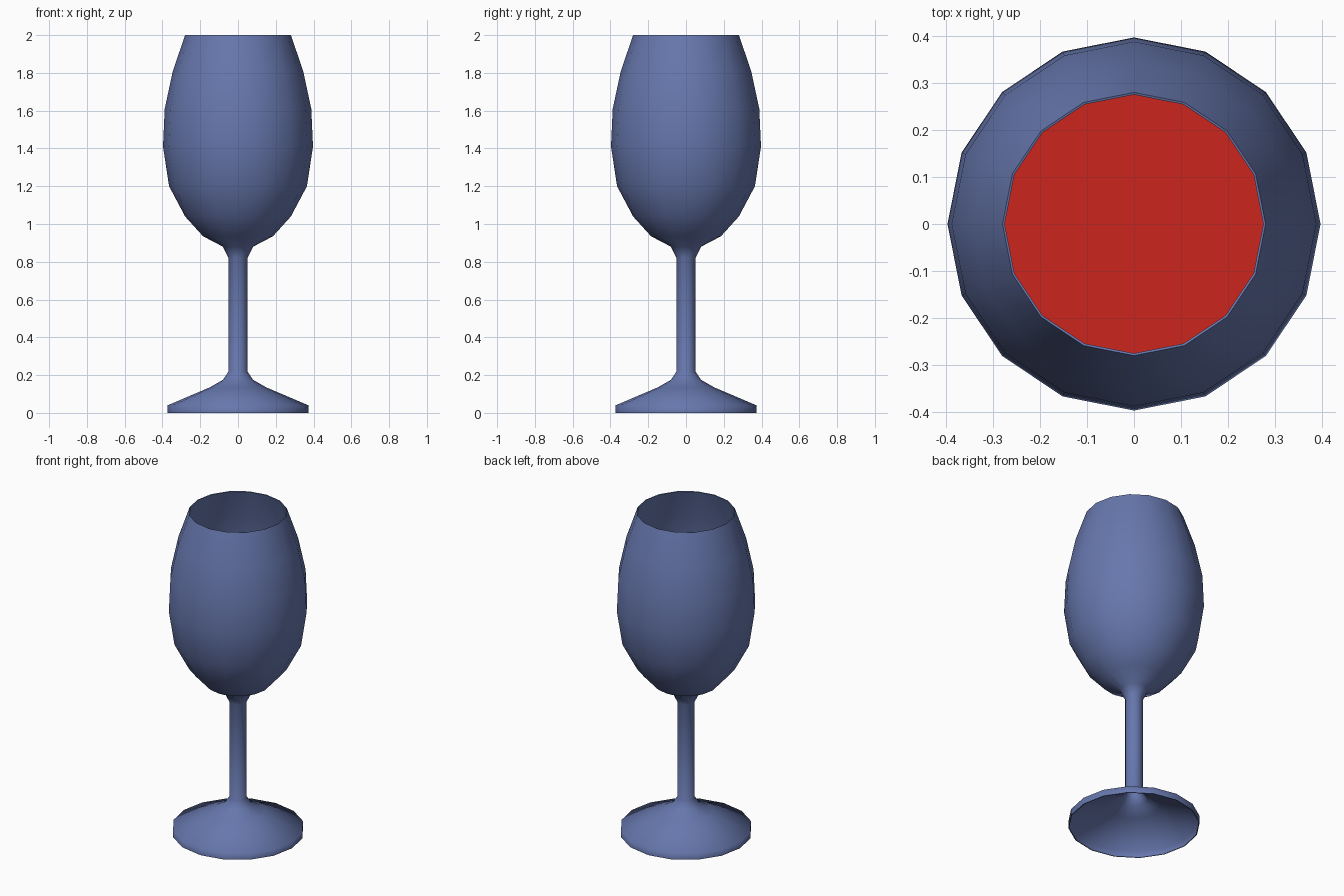
import bpy, math

if "Cube" in bpy.data.objects:
    bpy.data.objects.remove(bpy.data.objects["Cube"])

SIDES = 16

def lathe(name, profile, color, cap=False, wall=0):
    """Spin an (r, z) profile around z; optionally cap it or give it a wall."""
    verts, faces = [], []
    for r, z in profile:
        for i in range(SIDES):
            a = 2 * math.pi * i / SIDES
            verts.append((r * math.cos(a), r * math.sin(a), z))
    for k in range(len(profile) - 1):
        for i in range(SIDES):
            j = (i + 1) % SIDES
            faces.append((k * SIDES + i, k * SIDES + j,
                          (k + 1) * SIDES + j, (k + 1) * SIDES + i))
    if cap:
        top = (len(profile) - 1) * SIDES
        faces.append(tuple(reversed(range(SIDES))))
        faces.append(tuple(range(top, top + SIDES)))
    mesh = bpy.data.meshes.new(name)
    mesh.from_pydata(verts, [], faces)
    obj = bpy.data.objects.new(name, mesh)
    bpy.context.collection.objects.link(obj)
    bpy.ops.object.select_all(action='DESELECT')
    obj.select_set(True)
    bpy.context.view_layer.objects.active = obj
    if wall:
        shell = obj.modifiers.new("wall", 'SOLIDIFY')
        shell.thickness = wall
        shell.offset = -1
        bpy.ops.object.modifier_apply(modifier=shell.name)
    # Smooth all but the square rims
    bpy.ops.object.shade_smooth_by_angle(angle=math.radians(72))
    mat = bpy.data.materials.new(name)
    mat.diffuse_color = color
    mat.use_nodes = True
    mat.node_tree.nodes["Principled BSDF"].inputs["Base Color"].default_value = mat.diffuse_color
    obj.data.materials.append(mat)
    return obj

# Bowl outline, shared by the glass and the wine
bowl = [(0.08, 0.88), (0.185, 0.935), (0.28, 1.04), (0.365, 1.20),
        (0.397, 1.41), (0.388, 1.61), (0.345, 1.81), (0.28, 2.0)]

# Glass: hollow foot, stem and bowl as one thin shell
foot_and_stem = [(0.373, 0), (0.373, 0.04), (0.15, 0.135), (0.08, 0.175),
                 (0.05, 0.22), (0.05, 0.55), (0.05, 0.82)]
lathe("glass", foot_and_stem + bowl, (0.135, 0.185, 0.42, 1), wall=0.005)

# Wine: fills the lower bowl
lathe("wine", [(r - 0.008, z + 0.004) for r, z in bowl[:5]] + [(0.380, 1.61)],
      (0.60, 0.018, 0.012, 1), cap=True)
